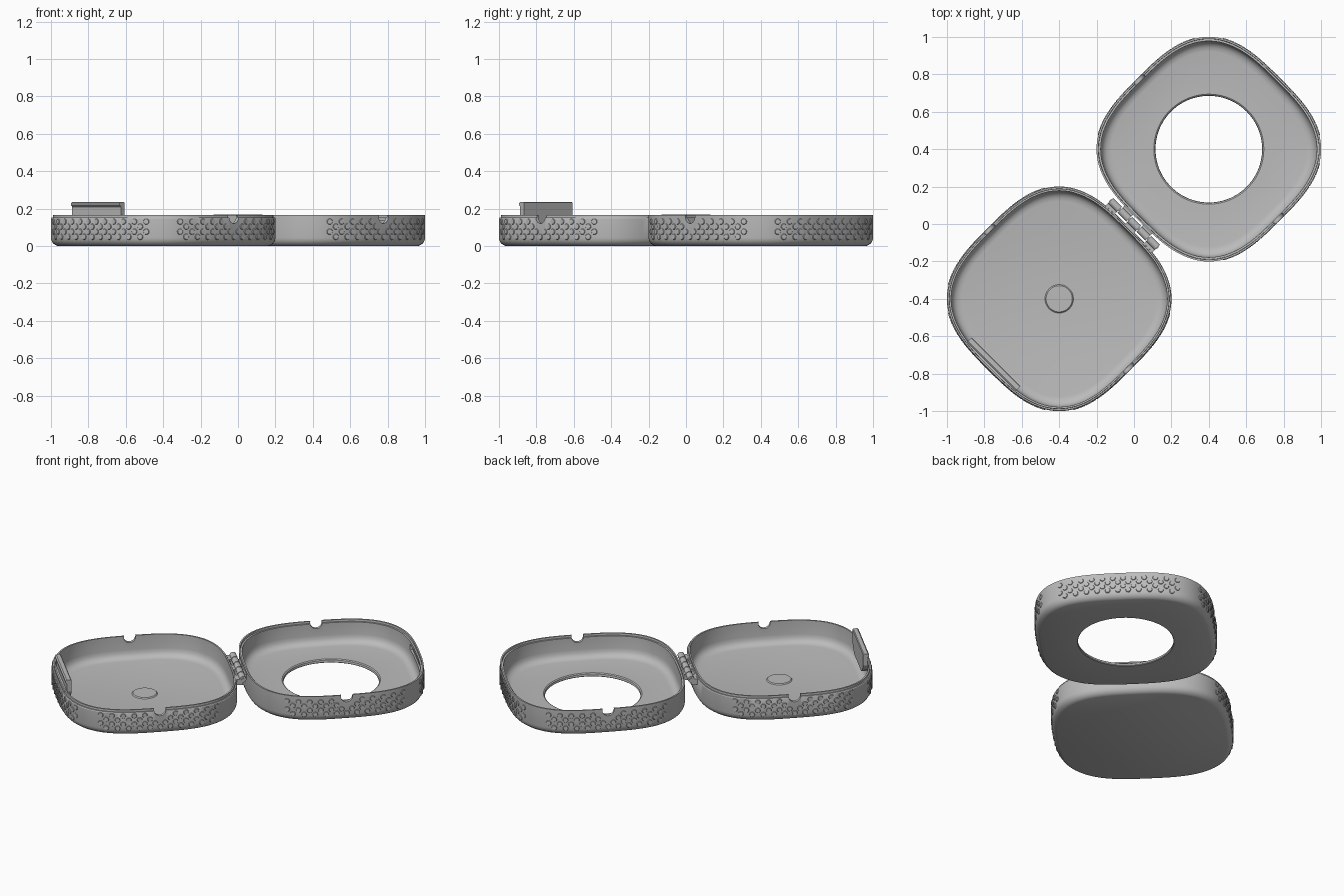
import bpy, bmesh, math
from mathutils import Matrix, Vector

old = bpy.data.objects.get("Cube")
if old:
    bpy.data.objects.remove(old, do_unlink=True)

A, POWER, SEG = 0.535, 3.0, 128      # half width and squareness of the outline
HINGE = 0.4 * math.sqrt(2)           # hinge axis, measured from a shell centre

grey = bpy.data.materials.new("grey plastic")
grey.use_nodes = True
grey.diffuse_color = (0.5, 0.5, 0.5, 1)
grey.node_tree.nodes["Principled BSDF"].inputs["Base Color"].default_value = (0.5, 0.5, 0.5, 1)

# Each half has its own frame: +x points to the hinge, -x to the latch
BASE = Matrix.Translation((-0.4, -0.4, 0)) @ Matrix.Rotation(math.radians(45), 4, "Z")
LID = Matrix.Translation((0.4, 0.4, 0)) @ Matrix.Rotation(math.radians(225), 4, "Z")


def finish(bm, name, frame, smooth=True):
    bmesh.ops.recalc_face_normals(bm, faces=bm.faces)
    mesh = bpy.data.meshes.new(name)
    bm.to_mesh(mesh)
    bm.free()
    obj = bpy.data.objects.new(name, mesh)
    bpy.context.collection.objects.link(obj)
    obj.matrix_world = frame
    mesh.materials.append(grey)
    if smooth:
        smooth_object(obj)
    return obj


def smooth_object(obj):
    bpy.ops.object.select_all(action="DESELECT")
    obj.select_set(True)
    bpy.context.view_layer.objects.active = obj
    bpy.ops.object.shade_smooth_by_angle(angle=math.radians(32))


def outline(angle, size):
    c, s = math.cos(angle), math.sin(angle)
    r = size * (abs(c) ** POWER + abs(s) ** POWER) ** (-1 / POWER)
    return Vector((r * c, r * s, 0))


def add_box(bm, lo, hi):
    lo, hi = Vector(lo), Vector(hi)
    mat = Matrix.Translation((lo + hi) / 2) @ Matrix.Diagonal((hi - lo).to_4d())
    mat[3][3] = 1
    bmesh.ops.create_cube(bm, size=1, matrix=mat)


def add_rod(bm, x, z, y, length, radius):
    mat = Matrix.Translation((x, y, z)) @ Matrix.Rotation(math.pi / 2, 4, "X")
    bmesh.ops.create_cone(bm, cap_ends=True, segments=32, radius1=radius,
                          radius2=radius, depth=length, matrix=mat)


def add_prism(bm, points, shift):
    # Closed outline swept along one direction
    a = [bm.verts.new(p) for p in points]
    b = [bm.verts.new(Vector(p) + Vector(shift)) for p in points]
    bm.faces.new(a)
    bm.faces.new(b[::-1])
    for i in range(len(a)):
        j = (i + 1) % len(a)
        bm.faces.new((a[i], b[i], b[j], a[j]))


def shell(name, frame, rim, hole=()):
    # Rounded tray: (inset, height) rings from the bottom, over the rim, to the floor
    outer = [(0.034, 0), (0.022, 0.005), (0.011, 0.014), (0.003, 0.028), (0, 0.044)]
    inner = [(0.021, 0.075), (0.025, 0.052), (0.035, 0.036), (0.05, 0.026), (0.07, 0.022)]
    bm = bmesh.new()
    angles = [2 * math.pi * i / SEG for i in range(SEG)]
    rings = [[bm.verts.new(outline(t, A - d) + Vector((0, 0, z))) for t in angles]
             for d, z in outer + rim + inner]
    for r, z in hole:
        rings.append([bm.verts.new((r * math.cos(t), r * math.sin(t), z)) for t in angles])
    if hole:
        rings.append(rings[0])
    else:
        bm.faces.new(rings[0][::-1])
        bm.faces.new(rings[-1])
    for a, b in zip(rings, rings[1:]):
        for i in range(SEG):
            j = (i + 1) % SEG
            bm.faces.new((a[i], a[j], b[j], b[i]))
    return finish(bm, name, frame, smooth=False)


def cut(obj, cutter):
    mod = obj.modifiers.new("cut", "BOOLEAN")
    mod.operation, mod.solver, mod.object = "DIFFERENCE", "EXACT", cutter
    bpy.context.view_layer.objects.active = obj
    bpy.context.view_layer.update()
    bpy.ops.object.modifier_apply(modifier=mod.name)
    bpy.data.objects.remove(cutter, do_unlink=True)
    smooth_object(obj)


# Two trays: the base has a raised inner lip, the lid a matching step and a round window
base = shell("base_shell", BASE, [(0, 0.148), (0.003, 0.153), (0.01, 0.153),
                                  (0.011, 0.166), (0.02, 0.166)])
lid = shell("lid_shell", LID, [(0, 0.167), (0.009, 0.167), (0.01, 0.154), (0.02, 0.154)],
            [(0.294, 0.022), (0.287, 0.017), (0.285, 0.004), (0.289, 0)])

# Half-round cable notches on both sides, and the latch slot in the lid
for obj, frame in ((base, BASE), (lid, LID)):
    bm = bmesh.new()
    add_rod(bm, 0, 0.157, 0, 1.3, 0.036)
    if obj is lid:
        add_box(bm, (-0.524, -0.17, 0.10), (-0.45, 0.17, 0.135))
    cutter = finish(bm, "notch_cutter", frame, smooth=False)
    cutter.hide_render = True
    cut(obj, cutter)


# Raised grip scales in staggered rows on the three free sides
def scales(name, frame):
    bm = bmesh.new()
    for side in range(1, 4):
        middle = side * math.pi / 2
        for row in range(4):
            z = 0.05 + row * 0.027
            count = 11 + row % 2
            for k in range(count):
                turn = (k - (count - 1) / 2) * 0.115
                if side != 2 and row > 1 and abs(turn) < 0.11:
                    continue
                p = outline(middle + turn, A)
                normal = Vector([math.copysign(abs(c) ** (POWER - 1), c) for c in p])
                turn_to = normal.to_track_quat("Z", "Y").to_matrix().to_4x4()
                mat = Matrix.Translation(p + Vector((0, 0, z))) @ turn_to
                bmesh.ops.create_cone(bm, cap_ends=True, segments=12, radius1=0.018,
                                      radius2=0.014, depth=0.007, matrix=mat)
    finish(bm, name, frame, smooth=False)


scales("base_grip_scales", BASE)
scales("lid_grip_scales", LID)

# Latch: hooked upright plate with a tapered foot against the inner wall
bm = bmesh.new()
hook = [(-0.476, 0.16), (-0.476, 0.232), (-0.481, 0.236), (-0.505, 0.236),
        (-0.513, 0.229), (-0.513, 0.22), (-0.504, 0.21), (-0.504, 0.16)]
add_prism(bm, [(x, -0.184, z) for x, z in hook], (0, 0.368, 0))
foot = [(-0.184, 0.162), (0.184, 0.162), (0.165, 0.125), (0.12, 0.095),
        (-0.12, 0.095), (-0.165, 0.125)]
add_prism(bm, [(-0.476, y, z) for y, z in foot], (-0.042, 0, 0))
finish(bm, "latch", BASE)

# Hinge: knuckles alternate between the halves, each with an arm to its wall
WIDTH = 0.072
for name, frame, slots in (("base_hinge", BASE, (-2, 0, 2)), ("lid_hinge", LID, (-1, 1))):
    bm = bmesh.new()
    for slot in slots:
        y = slot * WIDTH
        half = WIDTH / 2 - 0.003
        add_rod(bm, HINGE, 0.15, y, 2 * half, 0.02)
        add_box(bm, (0.523, y - half, 0.115), (HINGE, y + half, 0.152))
    finish(bm, name, frame)
bm = bmesh.new()
add_rod(bm, HINGE, 0.15, 0, 5 * WIDTH, 0.009)
finish(bm, "hinge_pin", BASE)

# Low round button in the middle of the base floor
bm = bmesh.new()
bmesh.ops.create_cone(bm, cap_ends=True, segments=48, radius1=0.078, radius2=0.07,
                      depth=0.008, matrix=Matrix.Translation((0, 0, 0.024)))
finish(bm, "floor_button", BASE)
